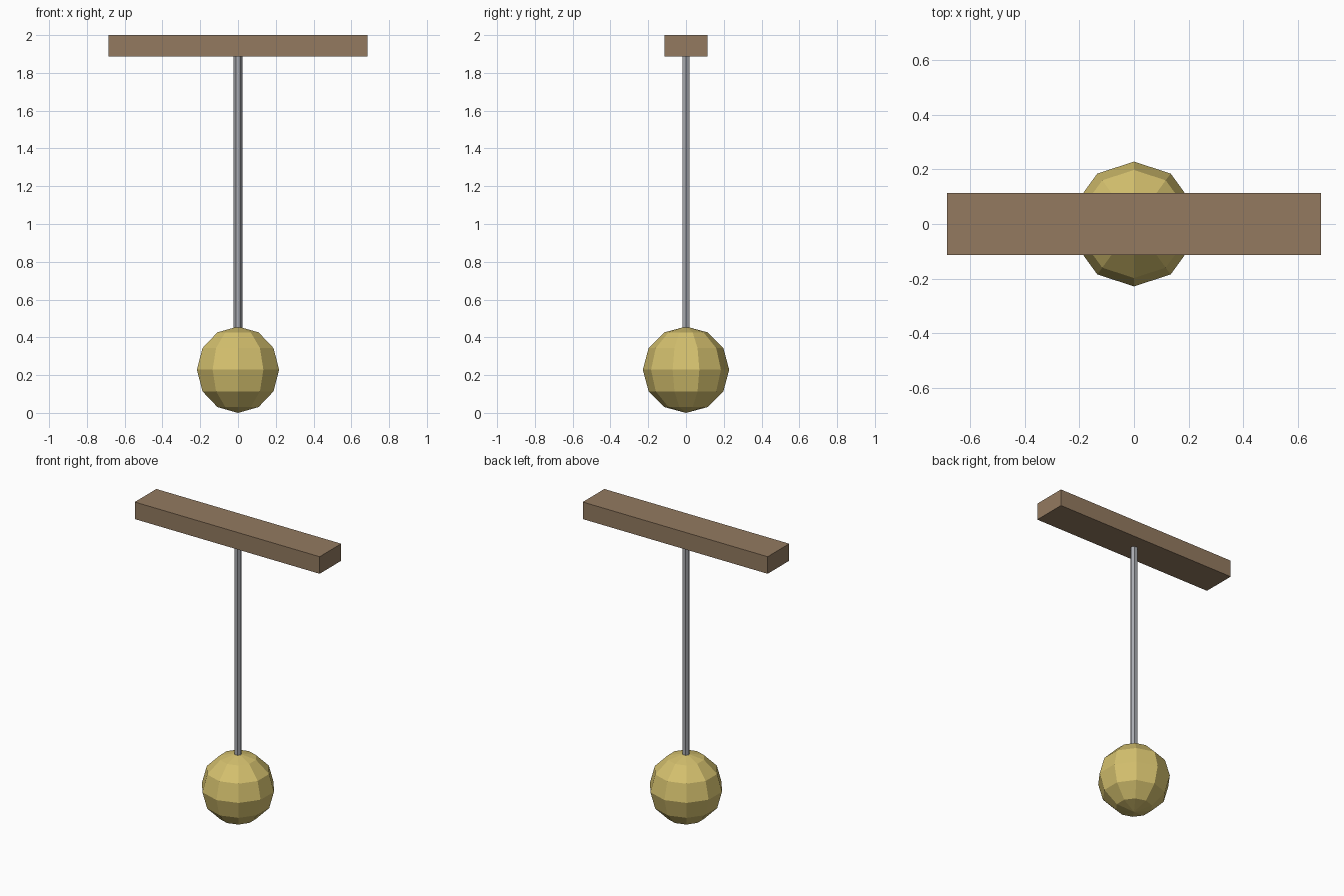
import bpy

if "Cube" in bpy.data.objects:
    bpy.data.objects.remove(bpy.data.objects["Cube"])

S = 2 / 1.75          # overall scale
BALL_R = 0.2 * S
BAR_H = 0.1 * S


def material(name, rgb):
    m = bpy.data.materials.new(name)
    m.diffuse_color = (*rgb, 1)
    m.use_nodes = True
    m.node_tree.nodes["Principled BSDF"].inputs["Base Color"].default_value = m.diffuse_color
    return m


def finish(name, mat):
    ob = bpy.context.object
    ob.name = name
    ob.data.materials.append(mat)
    return ob


wood = material("brown wood", (0.292, 0.195, 0.117))
steel = material("grey steel", (0.40, 0.41, 0.44))
brass = material("pale brass", (0.658, 0.527, 0.156))

# top support bar
bpy.ops.mesh.primitive_cube_add(size=1, location=(0, 0, 2 - BAR_H / 2))
bar = finish("support_bar", wood)
bar.scale = (1.2 * S, 0.2 * S, BAR_H)

# thin six-sided rod, ends just embedded in bar and ball
low, high = 2 * BALL_R - 0.01, 2 - BAR_H + 0.005
bpy.ops.mesh.primitive_cylinder_add(
    vertices=6, radius=0.02 * S, depth=high - low,
    location=(0, 0, (low + high) / 2), rotation=(0, 0, 0.5235988))
finish("rod", steel)

# faceted hanging ball with a corner on the x axis
bpy.ops.mesh.primitive_uv_sphere_add(
    segments=10, ring_count=6, radius=BALL_R, location=(0, 0, BALL_R))
finish("ball", brass)
